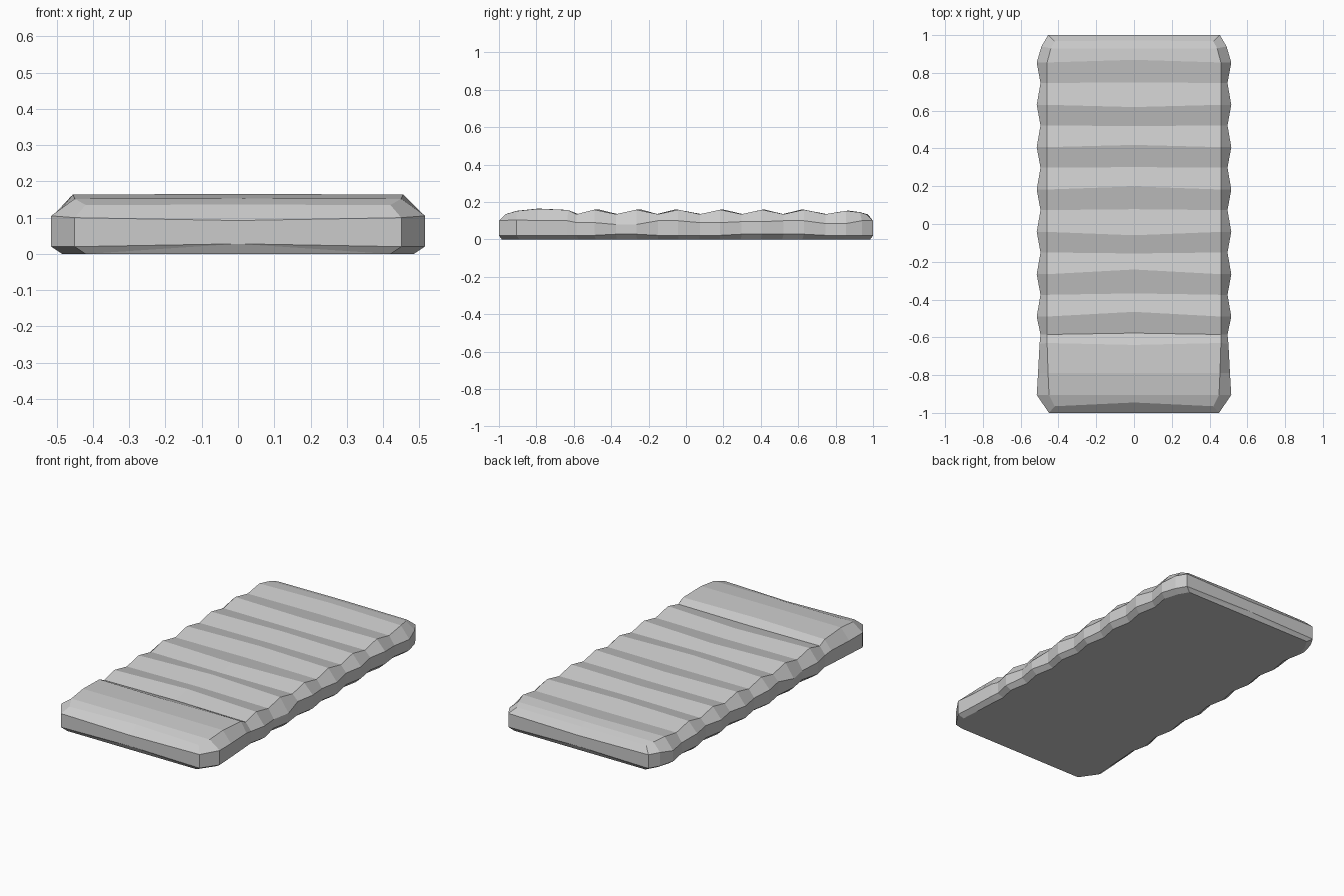
import bpy
import bmesh

cube = bpy.data.objects.get("Cube")
if cube:
    bpy.data.objects.remove(cube, do_unlink=True)

grey = bpy.data.materials.new("soft grey")
grey.use_nodes = True
grey.diffuse_color = (0.6, 0.6, 0.6, 1)
grey.node_tree.nodes["Principled BSDF"].inputs["Base Color"].default_value = (0.6, 0.6, 0.6, 1)

# Each section: side y, half width, upper seam z, lower seam z, top edge (y, half width, z), middle y
sections = [
    (-1.0, 0.45, 0.10, 0.02, -0.965, 0.42, 0.135, -0.945),
    (-0.905, 0.515, 0.105, 0.02, -0.905, 0.45, 0.152, -0.905),
    (-0.79, 0.508, 0.10, 0.02, -0.79, 0.455, 0.164, -0.79),
    (-0.635, 0.50, 0.10, 0.022, -0.63, 0.46, 0.157, -0.64),
]

# Ribs: a narrow valley followed by a wide peak
middle_shift = (0.025, 0.025, -0.018, 0.016, 0.012, -0.012, 0.014)
seams = (0.09, 0.08, 0.10, 0.09, 0.095, 0.10, 0.085)
for i, (shift, seam) in enumerate(zip(middle_shift, seams)):
    peak = -0.49 + 0.2242 * i
    valley = peak - (0.095 if i == 0 else 0.109)
    low = 0.028 if i in (1, 4, 5) else 0.022
    sections.append((valley, 0.495, seam, low, valley, 0.46, 0.135, valley + shift * 0.3))
    sections.append((peak, 0.515, seam, low, peak, 0.46, 0.159 if i < 6 else 0.153, peak + shift))
sections.append((0.94, 0.49, 0.10, 0.02, 0.93, 0.44, 0.145, 0.93))
sections.append((1.0, 0.455, 0.10, 0.02, 0.968, 0.42, 0.133, 0.972))

# Skin the sections into a closed pad
bm = bmesh.new()
rings = []
for y, w, up, low, top_y, top_w, top_z, mid_y in sections:
    left = [(w - 0.03, y * 0.985, 0), (w, y, low), (w, y, up), (top_w, top_y, top_z)]
    right = [(-x, a, z) for x, a, z in reversed(left)]
    rings.append([bm.verts.new(p) for p in left + [(0, mid_y, top_z + 0.001)] + right])
for a, b in zip(rings, rings[1:]):
    for i in range(9):
        j = (i + 1) % 9
        bm.faces.new((a[i], a[j], b[j], b[i]))

# End walls, with the seams bowed slightly at the middle
for ring, y in ((rings[0], -1.0), (rings[-1], 1.0)):
    up = bm.verts.new((0, y, 0.092))
    low = bm.verts.new((0, y, 0.028))
    for s in (1, -1):
        base, lower, upper, top = ring[:4] if s > 0 else ring[:4:-1]
        bm.faces.new((upper, top, ring[4], up))
        bm.faces.new((lower, upper, up, low))
        bm.faces.new((base, lower, low))
    bm.faces.new((ring[0], low, ring[8]))

bmesh.ops.recalc_face_normals(bm, faces=bm.faces)
mesh = bpy.data.meshes.new("ribbed_pad")
bm.to_mesh(mesh)
bm.free()
mesh.materials.append(grey)
pad = bpy.data.objects.new("ribbed_pad", mesh)
bpy.context.collection.objects.link(pad)
